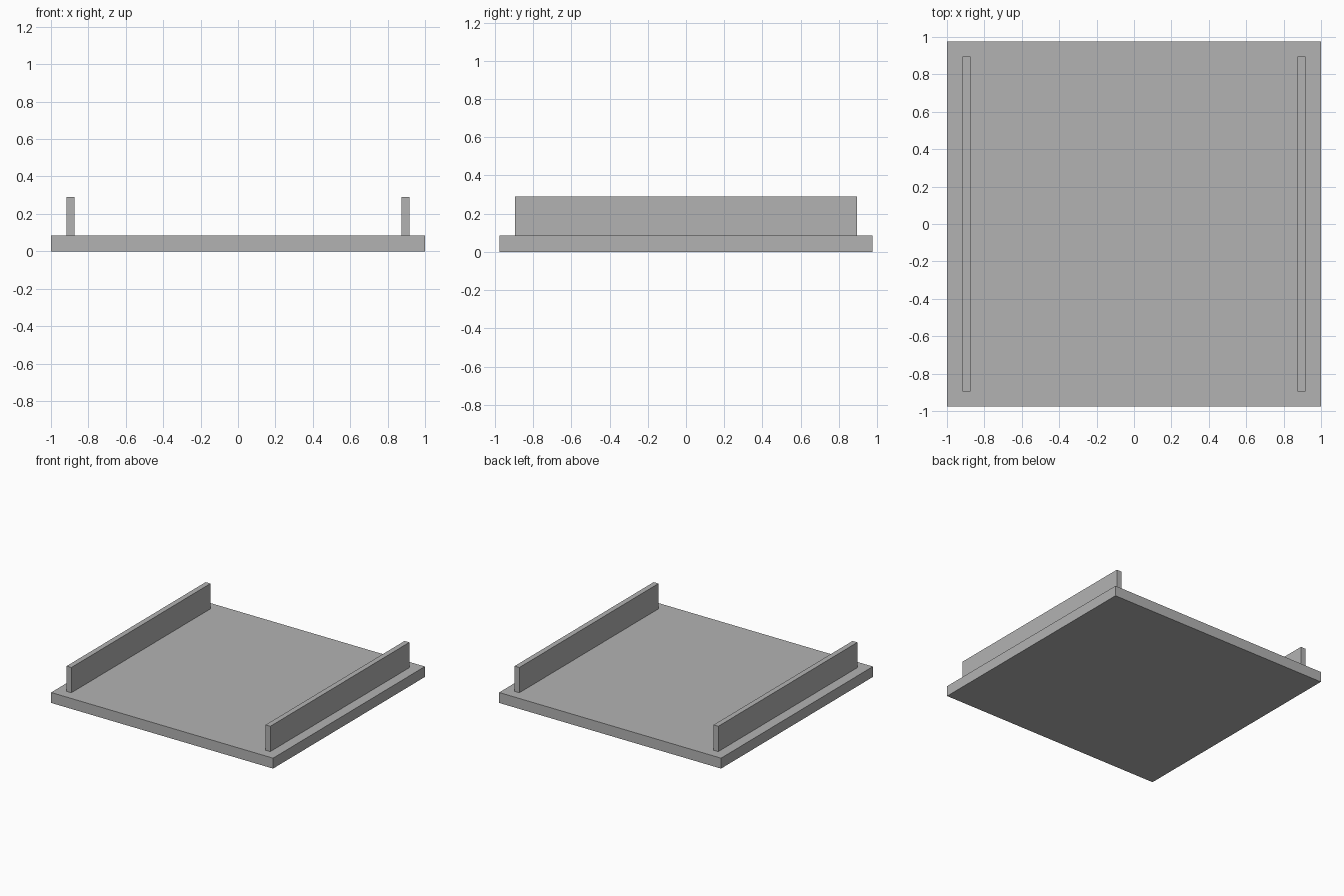
import bpy

cube = bpy.data.objects.get("Cube")
if cube:
    bpy.data.objects.remove(cube, do_unlink=True)

# Single grey material
grey = bpy.data.materials.new("grey")
grey.use_nodes = True
colour = (0.45, 0.45, 0.45, 1)
grey.diffuse_color = colour
for node in grey.node_tree.nodes:
    if node.type == 'BSDF_PRINCIPLED':
        node.inputs["Base Color"].default_value = colour

PLATE_HEIGHT = 0.085
RAIL_HEIGHT = 0.206


def box(name, size, x, bottom):
    """Flat-faced box centred on y = 0, resting at the given height."""
    bpy.ops.mesh.primitive_cube_add(size=1, location=(x, 0, bottom + size[2] / 2))
    obj = bpy.context.object
    obj.name = name
    obj.scale = size
    bpy.ops.object.transform_apply(location=False, rotation=False, scale=True)
    obj.data.materials.append(grey)
    return obj


# Base plate
box("base_plate", (2, 1.954, PLATE_HEIGHT), 0, 0)

# Upright rails along both sides
for side, sign in (("left", 1), ("right", -1)):
    box(side + "_rail", (0.043, 1.79, RAIL_HEIGHT), sign * 0.896, PLATE_HEIGHT)
